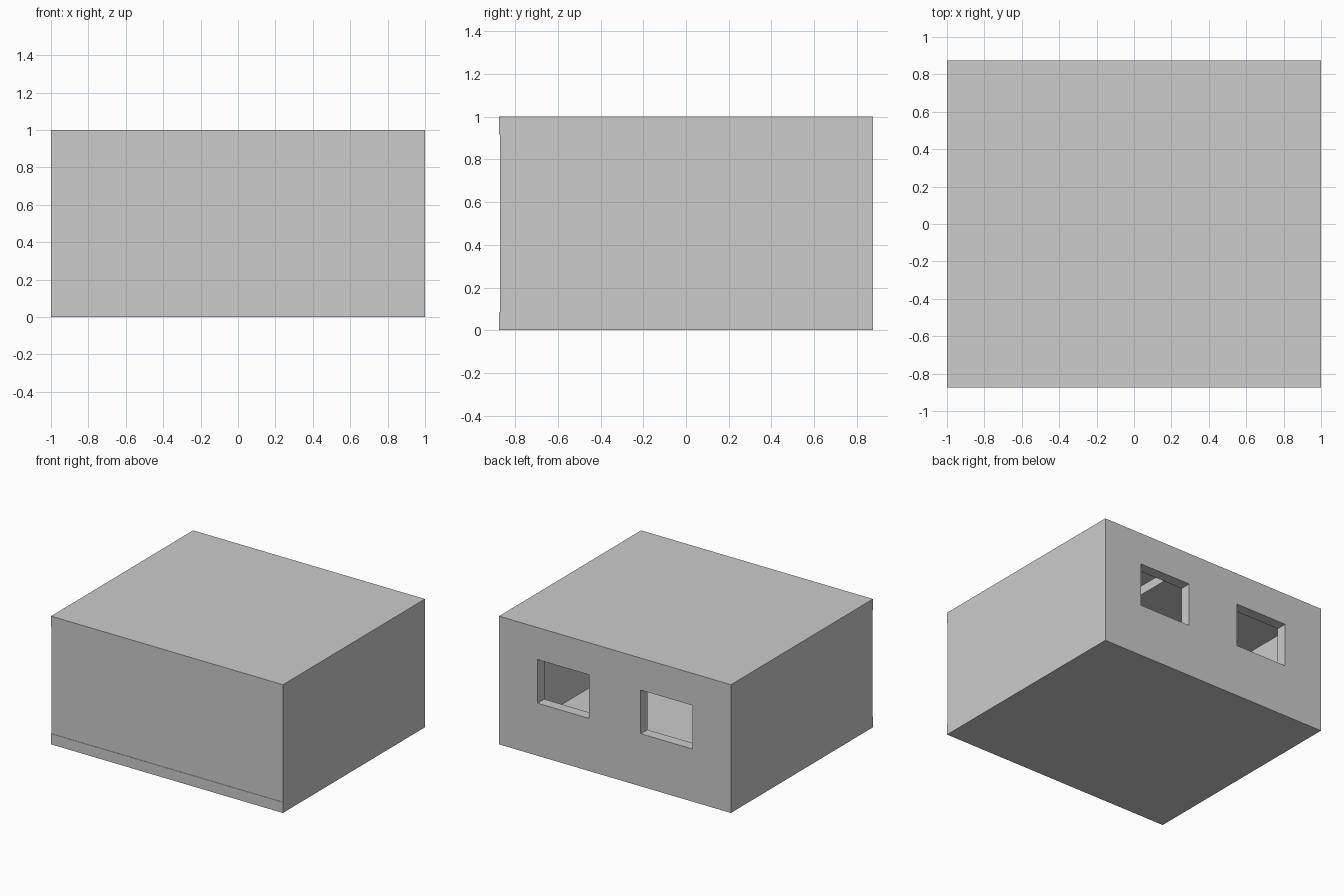
import bpy

if "Cube" in bpy.data.objects:
    bpy.data.objects.remove(bpy.data.objects["Cube"])

W, D, H, T = 1.0, 0.875, 1.0, 0.083   # half width, half depth, height, thickness
IN = 0.003                             # walls sit slightly behind the slab edges


def box(name, x, y, z):
    """Box spanning the given (min, max) ranges."""
    bpy.ops.mesh.primitive_cube_add(size=1)
    ob = bpy.context.object
    ob.name = name
    for v in ob.data.vertices:
        v.co = [r[0] if c < 0 else r[1] for c, r in zip(v.co, (x, y, z))]
    return ob


def cut(target, cutter):
    cutter.hide_render = True
    cutter.hide_viewport = True
    m = target.modifiers.new(cutter.name, 'BOOLEAN')
    m.operation = 'DIFFERENCE'
    m.solver = 'EXACT'
    m.object = cutter


# Floor and roof slabs
box("floor_slab", (-W, W), (-D, D), (0, T))
roof = box("roof_slab", (-W, W), (-D, D), (H - T, H))

# Shallow recess in the underside of the roof
cut(roof, box("ceiling_recess_cutter", (0.2, 0.65), (0.3, 0.62), (H - T - 0.1, H - 0.013)))

# Walls
wz = (T, H - T)
yo, yi = D - IN, D - T
box("front_wall", (-W, W - T), (-yo, -yi), wz)
box("right_wall", (W - T, W), (-yo, yi), wz)
box("left_wall", (-W, -W + T), (-yi, yi), wz)
back = box("back_wall", (-W, W), (yi, D), wz)

# Two window openings in the back wall
for side, s in (("left", -1), ("right", 1)):
    xs = sorted((s * 0.222, s * 0.668))
    cut(back, box(f"{side}_window_cutter", xs, (yi - 0.05, D + 0.05), (0.41, 0.75)))
